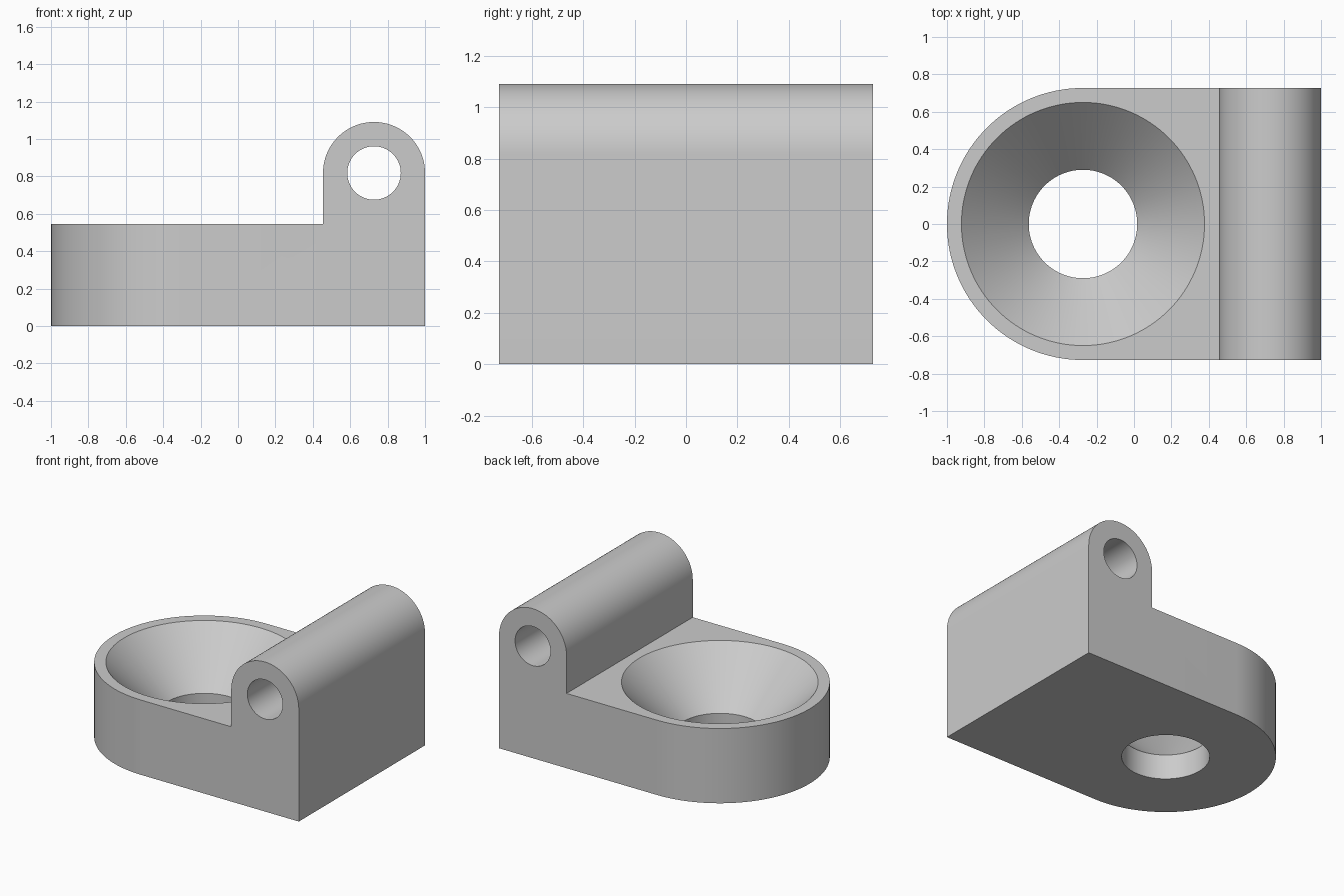
import bpy, bmesh, math
from mathutils import Vector

cube = bpy.data.objects.get("Cube")
if cube:
    bpy.data.objects.remove(cube, do_unlink=True)

U = 1 / 11                      # design unit
HALF_WIDTH = 8 * U
BASE_TOP = 6 * U
CUP_X = -3 * U
BARREL_X, BARREL_Z, BARREL_R = 8 * U, 9 * U, 3 * U
PIN_R = 0.143
CUP_R, DRAIN_R, DRAIN_TOP = 0.65, 0.29, 2 * U

gray = bpy.data.materials.new("plain gray")
gray.use_nodes = True
COLOR = (0.6, 0.6, 0.6, 1)
gray.diffuse_color = COLOR
gray.node_tree.nodes["Principled BSDF"].inputs["Base Color"].default_value = COLOR


def arc(cx, cy, r, start, end, steps):
    """Points along an arc, angles in degrees."""
    angles = [math.radians(start + (end - start) * i / steps) for i in range(steps + 1)]
    return [(cx + r * math.cos(a), cy + r * math.sin(a)) for a in angles]


def finish(name, bm):
    bmesh.ops.recalc_face_normals(bm, faces=bm.faces)
    mesh = bpy.data.meshes.new(name)
    bm.to_mesh(mesh)
    bm.free()
    mesh.materials.append(gray)
    obj = bpy.data.objects.new(name, mesh)
    bpy.context.collection.objects.link(obj)
    return obj


def prism(name, points, to_3d, direction):
    """Extrude a flat outline along a direction."""
    bm = bmesh.new()
    face = bm.faces.new([bm.verts.new(to_3d(a, b)) for a, b in points])
    out = bmesh.ops.extrude_face_region(bm, geom=[face])
    moved = [v for v in out["geom"] if isinstance(v, bmesh.types.BMVert)]
    bmesh.ops.translate(bm, verts=moved, vec=Vector(direction))
    return finish(name, bm)


def lathe(name, profile, x, steps):
    """Spin a (radius, height) profile about a vertical axis."""
    bm = bmesh.new()
    rings = []
    for r, z in profile:
        rings.append([bm.verts.new((x + a, b, z))
                      for a, b in arc(0, 0, r, 0, 360, steps)[:-1]])
    for low, high in zip(rings, rings[1:]):
        for i in range(steps):
            j = (i + 1) % steps
            bm.faces.new((low[i], low[j], high[j], high[i]))
    bm.faces.new(rings[0])
    bm.faces.new(rings[-1])
    return finish(name, bm)


def combine(target, tool, operation):
    mod = target.modifiers.new(operation.lower(), "BOOLEAN")
    mod.object, mod.operation, mod.solver = tool, operation, "EXACT"
    bpy.context.view_layer.objects.active = target
    bpy.ops.object.modifier_apply(modifier=mod.name)
    bpy.data.objects.remove(tool, do_unlink=True)


# Side silhouette: low base with the hinge barrel rising at one end
side = [(-1.2, 0), (1, 0)]
side += arc(BARREL_X, BARREL_Z, BARREL_R, 0, 180, 48)
side += [(BARREL_X - BARREL_R, BASE_TOP), (-1.2, BASE_TOP)]
bracket = prism("hinge_bracket", side, lambda a, b: (a, -1, b), (0, 2, 0))

# Plan silhouette: straight sides with a rounded end
plan = [(1.2, -HALF_WIDTH), (1.2, HALF_WIDTH)]
plan += arc(CUP_X, 0, HALF_WIDTH, 90, 270, 64)
combine(bracket, prism("plan_cutter", plan, lambda a, b: (a, b, -0.2), (0, 0, 1.6)), "INTERSECT")

# Conical cup with a straight drain hole, continued past both faces
slope = (CUP_R - DRAIN_R) / (BASE_TOP - DRAIN_TOP)
profile = [(DRAIN_R, -0.1), (DRAIN_R, DRAIN_TOP), (CUP_R + 0.04 * slope, BASE_TOP + 0.04)]
combine(bracket, lathe("cup_cutter", profile, CUP_X, 128), "DIFFERENCE")

# Pin hole through the barrel
pin = arc(BARREL_X, BARREL_Z, PIN_R, 0, 360, 64)[:-1]
combine(bracket, prism("pin_cutter", pin, lambda a, b: (a, -1, b), (0, 2, 0)), "DIFFERENCE")

# Smooth curved walls, crisp edges
bpy.ops.object.select_all(action="DESELECT")
bracket.select_set(True)
bpy.context.view_layer.objects.active = bracket
bpy.ops.object.shade_smooth_by_angle(angle=math.radians(30))
